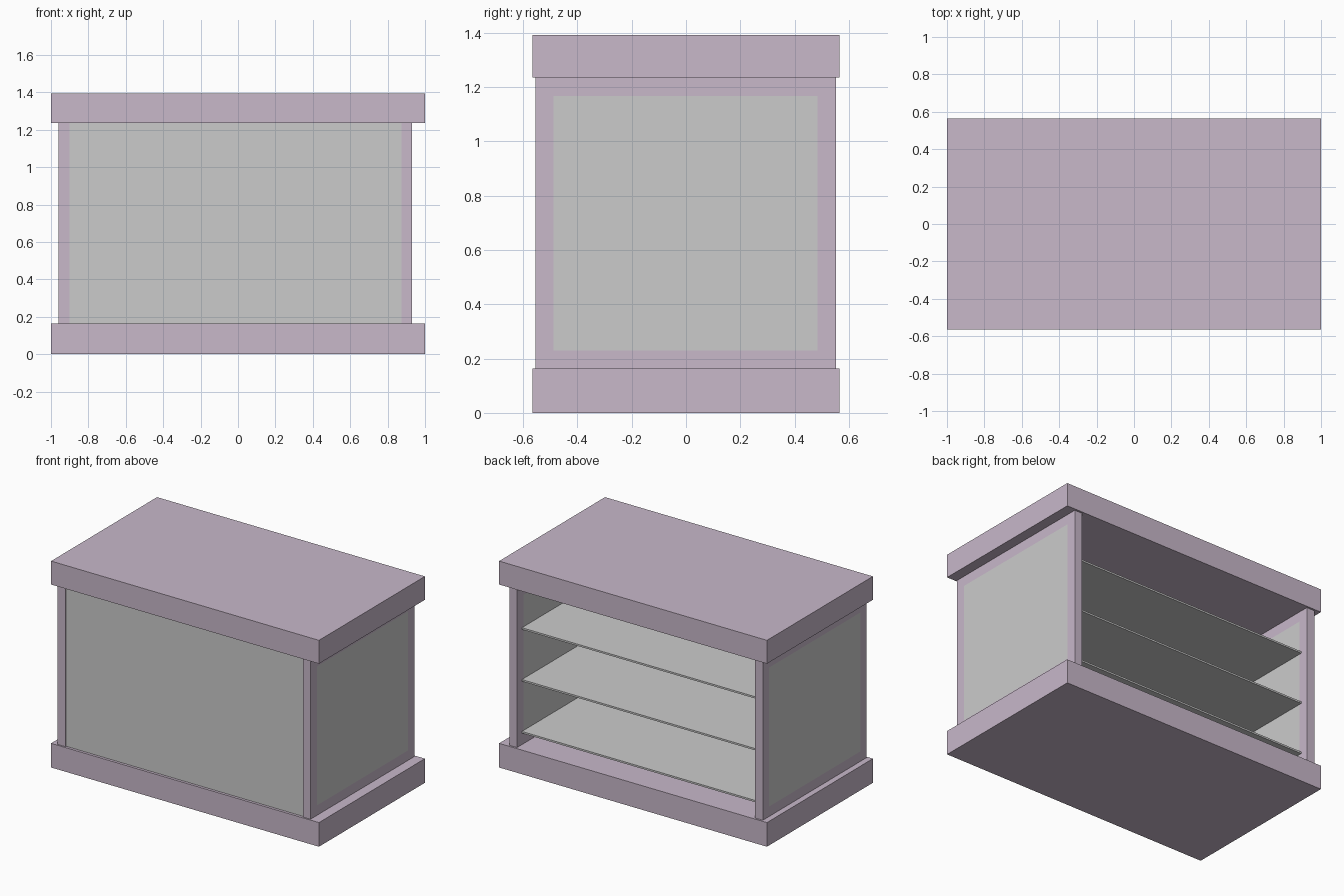
import bpy, bmesh

if "Cube" in bpy.data.objects:
    bpy.data.objects.remove(bpy.data.objects["Cube"])


def material(name, rgb):
    m = bpy.data.materials.new(name)
    m.diffuse_color = (*rgb, 1)
    m.use_nodes = True
    m.node_tree.nodes["Principled BSDF"].inputs["Base Color"].default_value = m.diffuse_color
    return m


PURPLE = material("purple_frame", (0.58, 0.48, 0.59))
GREY = material("grey_pane", (0.8, 0.8, 0.8))


def box(name, x, y, z, mats, pane_border=0):
    """Box from (min, max) ranges; optional coplanar panes on its +x/-x faces."""
    bm = bmesh.new()
    bmesh.ops.create_cube(bm, size=1)
    for v in bm.verts:
        v.co = [r[0] if c < 0 else r[1] for c, r in zip(v.co, (x, y, z))]
    bm.normal_update()
    if pane_border:
        for f in [f for f in bm.faces if abs(f.normal.x) > 0.9]:
            bmesh.ops.inset_region(bm, faces=[f], thickness=pane_border,
                                   use_even_offset=True)
            f.material_index = 1
    me = bpy.data.meshes.new(name)
    bm.to_mesh(me)
    bm.free()
    ob = bpy.data.objects.new(name, me)
    for m in mats:
        me.materials.append(m)
    bpy.context.collection.objects.link(ob)
    return ob


LEFT, RIGHT = (-0.96, -0.90), (0.875, 0.93)
BASE_TOP, LID_BOTTOM = 0.163, 1.235

# Base and lid slabs
box("base", (-1, 1), (-0.565, 0.565), (0, BASE_TOP), [PURPLE])
box("lid", (-1, 1), (-0.565, 0.565), (LID_BOTTOM, 1.393), [PURPLE])

# Framed side walls with flush panes
for name, xr in (("left_side", LEFT), ("right_side", RIGHT)):
    box(name, xr, (-0.555, 0.552), (BASE_TOP, LID_BOTTOM), [PURPLE, GREY], 0.067)

# Front pane; the back stays open
inner = (LEFT[1], RIGHT[0])
box("front_pane", inner, (-0.547, -0.535), (BASE_TOP, LID_BOTTOM), [GREY])

# Three thin shelves
for i in range(3):
    z = 0.24 + 0.35 * i
    box(f"shelf_{i + 1}", inner, (-0.535, 0.50), (z, z + 0.012), [GREY])
